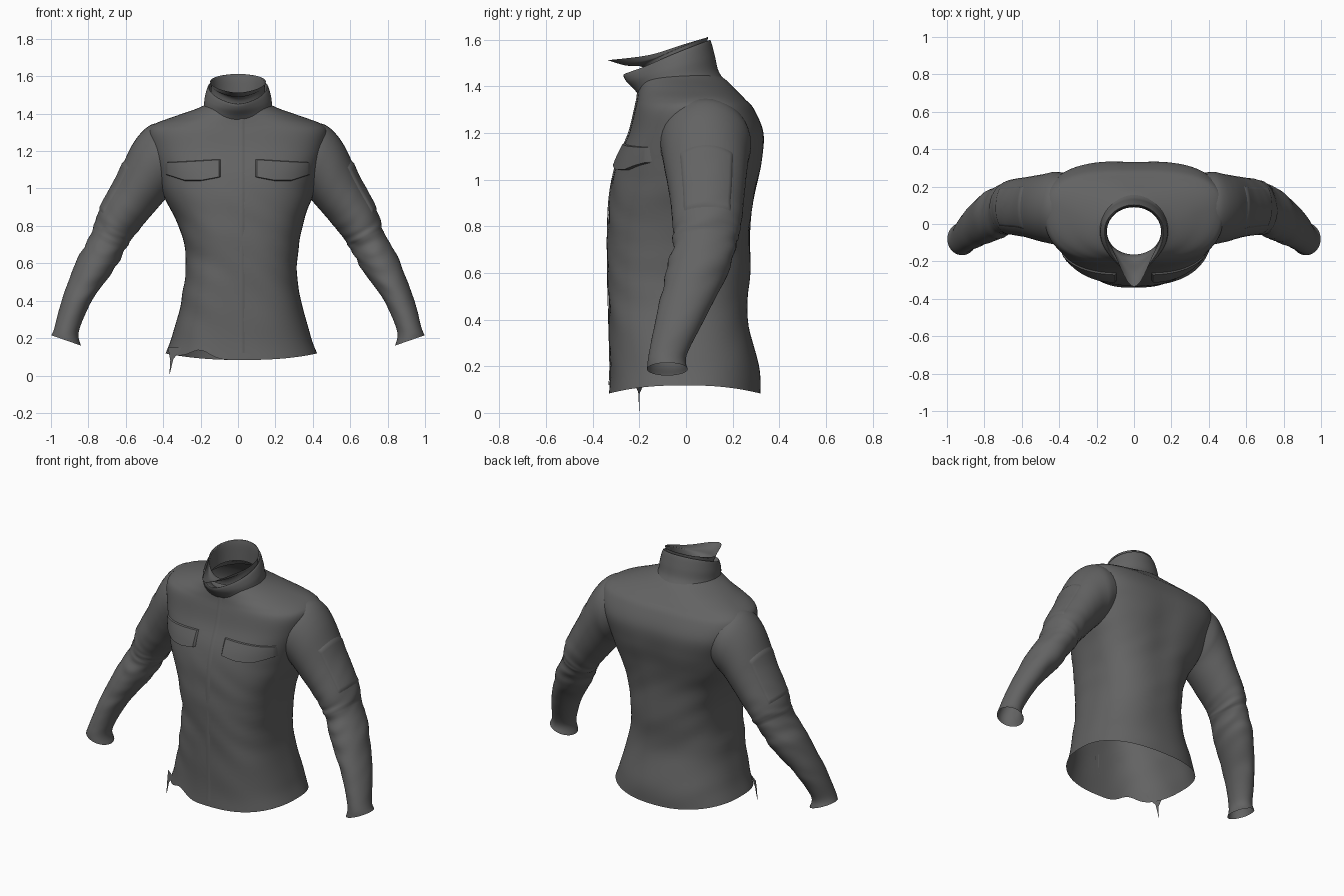
import bpy, bmesh, math
from mathutils import Vector, noise

if "Cube" in bpy.data.objects:
    bpy.data.objects.remove(bpy.data.objects["Cube"])

cloth = bpy.data.materials.new("dark_grey_cloth")
cloth.diffuse_color = (0.125, 0.125, 0.125, 1)
cloth.use_nodes = True
cloth.node_tree.nodes["Principled BSDF"].inputs["Base Color"].default_value = cloth.diffuse_color


def finish(name, bm, angle=50):
    bmesh.ops.recalc_face_normals(bm, faces=bm.faces)
    me = bpy.data.meshes.new(name)
    bm.to_mesh(me)
    bm.free()
    me.materials.append(cloth)
    ob = bpy.data.objects.new(name, me)
    bpy.context.collection.objects.link(ob)
    bpy.ops.object.select_all(action='DESELECT')
    ob.select_set(True)
    bpy.context.view_layer.objects.active = ob
    bpy.ops.object.shade_smooth_by_angle(angle=math.radians(angle))
    return ob


def grid(name, fn, nu, nv, closed, angle=50, hidden=None):
    """Sheet from fn(u, v), u and v in 0..1; closed wraps around v."""
    bm = bmesh.new()
    cols = nv if closed else nv + 1
    g = [[bm.verts.new(fn(i / nu, j / nv)) for j in range(cols)] for i in range(nu + 1)]
    for i in range(nu):
        for j in range(nv):
            k = (j + 1) % cols
            quad = (g[i][j], g[i][k], g[i + 1][k], g[i + 1][j])
            if not (hidden and hidden(sum((q.co for q in quad), Vector()) / 4)):
                bm.faces.new(quad)
    bmesh.ops.delete(bm, geom=[q for q in bm.verts if not q.link_faces], context='VERTS')
    return finish(name, bm, angle)


def row(rows, t):
    """Smoothly interpolated row of a table."""
    n = len(rows) - 1
    t = min(max(t, 0), n)
    i = min(int(t), n - 1)
    f = t - i
    a, b, c, d = rows[max(i - 1, 0)], rows[i], rows[i + 1], rows[min(i + 2, n)]
    return [q + 0.5 * f * (r - p + f * (2 * p - 5 * q + 4 * r - s + f * (3 * (q - r) + s - p)))
            for p, q, r, s in zip(a, b, c, d)]


def power(c, e):
    return math.copysign(abs(c) ** e, c)


# torso sections: height, half width, front y, back y, side y, front and back roundness
TORSO = [
    (0.10, 0.405, -0.33, 0.32, 0.00, 2.5, 2.3),
    (0.20, 0.370, -0.325, 0.315, 0.00, 2.6, 2.3),
    (0.40, 0.320, -0.33, 0.265, 0.00, 2.8, 2.4),
    (0.60, 0.298, -0.335, 0.275, 0.00, 2.8, 2.4),
    (0.80, 0.330, -0.335, 0.285, 0.02, 2.7, 2.4),
    (0.95, 0.395, -0.325, 0.305, 0.04, 2.5, 2.5),
    (1.08, 0.430, -0.295, 0.33, 0.06, 2.6, 2.7),
    (1.20, 0.465, -0.245, 0.335, 0.08, 2.8, 2.9),
    (1.30, 0.480, -0.22, 0.295, 0.08, 2.7, 2.8),
    (1.345, 0.445, -0.21, 0.255, 0.08, 2.4, 2.6),
    (1.385, 0.340, -0.205, 0.215, 0.05, 2.1, 2.3),
    (1.425, 0.225, -0.20, 0.175, 0.00, 2.0, 2.0),
    (1.45, 0.170, -0.19, 0.14, -0.02, 2.0, 2.0),
]


def shift(z):
    """The lower body leans slightly to one side."""
    return 0.018 * min(1, max(0, (1.0 - z) / 0.3))


def torso(u, v):
    z, w, yf, yb, yc, nf, nb = row(TORSO, u * (len(TORSO) - 1))
    a = 2 * math.pi * v
    n = nb if math.sin(a) > 0 else nf
    c, s = power(math.cos(a), 2 / n), power(math.sin(a), 2 / n)
    x, y = w * c, yc + s * ((yb - yc) if s > 0 else (yc - yf))
    # soft folds, strongest at the waist
    amp = 0.028 * math.exp(-((z - 0.65) / 0.35) ** 2)
    k = 1 + amp * noise.noise(Vector((x * 4, y * 4, z * 9 + x * 5)))
    # shallow hollow along the spine
    if s > 0:
        y -= 0.014 * math.exp(-(x / 0.1) ** 2 - ((z - 0.95) / 0.25) ** 2)
    # curved hem with a torn spot
    low = max(0, 1 - (z - 0.10) / 0.25)
    dz = 0.035 * math.cos(a) ** 2 - 0.017
    if s < 0:
        dz += 0.045 * math.exp(-((x + 0.22) / 0.07) ** 2)
    return (x * k + shift(z), y * k, z + low * dz)


def torso_at(z):
    lo, hi = 0, len(TORSO) - 1
    for _ in range(22):
        mid = (lo + hi) / 2
        lo, hi = (mid, hi) if row(TORSO, mid)[0] < z else (lo, mid)
    return row(TORSO, lo)


def front_y(x, z):
    _, w, yf, _, yc, n, _ = torso_at(z)
    return yc - (yc - yf) * max(0, 1 - min(1, abs(x / w)) ** n) ** (1 / n)


def in_torso(p):
    _, w, yf, yb, yc, nf, nb = torso_at(p.z)
    n, d = (nb, yb - yc) if p.y > yc else (nf, yc - yf)
    return abs(p.x / w) ** n + abs((p.y - yc) / d) ** n < 0.8


# sleeve sections: outer x, outer z, inner x, inner z, middle y, half depth
SLEEVE = [
    (0.38, 1.355, 0.33, 1.00, 0.08, 0.19),
    (0.475, 1.335, 0.37, 0.96, 0.085, 0.194),
    (0.56, 1.24, 0.41, 0.92, 0.085, 0.180),
    (0.65, 1.05, 0.49, 0.83, 0.09, 0.158),
    (0.74, 0.88, 0.56, 0.745, 0.09, 0.143),
    (0.78, 0.77, 0.60, 0.68, 0.08, 0.135),
    (0.86, 0.62, 0.66, 0.57, 0.045, 0.133),
    (0.94, 0.41, 0.775, 0.41, -0.022, 0.106),
    (0.98, 0.26, 0.85, 0.24, -0.078, 0.082),
    (0.998, 0.215, 0.84, 0.16, -0.08, 0.087),
]


def sleeve(t, a, side, scale=1.0):
    ox, oz, ix, iz, yc, ry = row(SLEEVE, t)
    cx, cz = (ox + ix) / 2, (oz + iz) / 2
    c, s = math.cos(a), math.sin(a)
    # creases, with a seam step above the elbow
    amp = 0.08 * math.exp(-((t - 5.4) / 1.8) ** 2)
    k = scale + amp * noise.noise(Vector((c * 0.9 + side, s * 0.9, t * 2.6 + s)))
    if 1.5 < t < 4.75:
        k += 0.03 * min(1, (t - 1.5) / 2)
    return (side * (cx + (ox - cx) * c * k), yc + ry * s * k, cz + (oz - cz) * c * k)


def in_sleeve(p):
    for i in range(8, 32):
        ox, oz, ix, iz, yc, ry = row(SLEEVE, i / 8)
        d = Vector((ox - ix, oz - iz)) / 2
        q = Vector((abs(p.x) - (ox + ix) / 2, p.z - (oz + iz) / 2))
        r = d.length
        if abs(q.cross(d) / r) < 0.02 and (q.dot(d) / r ** 2) ** 2 + ((p.y - yc) / ry) ** 2 < 0.72:
            return True
    return False


def flap(u, v, side):
    """Chest flap with a raised edge and slanted lower corners."""
    x = 0.09 + 0.30 * v
    top = 1.158 - 0.018 * v
    bottom = 1.06 - 0.02 * min(1, v / 0.35) + 0.035 * max(0, (v - 0.65) / 0.35)
    z = top + (bottom - top) * u
    edge = min(v, 1 - v, 1 - u, u, 0.04) / 0.04
    return (side * x, front_y(x, z) + 0.004 - edge * (0.013 + 0.008 * u), z)


# torso shell, open where the sleeves join
grid("torso", torso, 78, 96, True, hidden=in_sleeve)

# front closure strip
grid("front_placket", lambda u, v: (0.004 + 0.03 * v, front_y(0.02, 0.12 + 1.26 * u) - 0.004 * math.sin(math.pi * v),
                                    0.12 + 1.26 * u), 40, 4, False)

for side, label in ((1, "left"), (-1, "right")):
    grid(label + "_sleeve", lambda u, v: sleeve(9 * u, 2 * math.pi * v, side), 90, 40, True, hidden=in_torso)

    # arm pocket, edges tucked into the sleeve
    def arm_pocket(u, v):
        edge = min(1, min(u, 1 - u, v, 1 - v) / 0.07)
        return sleeve(2.5 + 1.5 * u, -0.75 + 1.5 * v, side, 0.99 + 0.06 * edge)
    grid(label + "_arm_pocket", arm_pocket, 28, 28, False, 35)
    grid(label + "_chest_flap", lambda u, v: flap(u, v, side), 25, 50, False, 35)


# collar sections: half width, front y, back y, front z, back z, forward point
def collar(rows):
    def fn(u, v):
        w, yf, yb, zf, zb, tip = row(rows, u * (len(rows) - 1))
        a = 2 * math.pi * v
        c, s = math.cos(a), math.sin(a)
        yc = -0.04
        y = yc + s * ((yb - yc) if s > 0 else (yc - yf))
        f = min(1, max(0, (y - yf) / (yb - yf)))
        point = tip * abs(s) ** 6 if s < 0 else 0
        return (w * c, y - point, zf + (zb - zf) * f ** 0.8)
    return fn


grid("collar", collar([
    (0.200, -0.20, 0.165, 1.36, 1.425, 0.0),
    (0.184, -0.215, 0.138, 1.39, 1.47, 0.01),
    (0.178, -0.225, 0.124, 1.42, 1.53, 0.03),
    (0.164, -0.225, 0.108, 1.445, 1.59, 0.043),
    (0.154, -0.215, 0.10, 1.45, 1.595, 0.04),
    (0.148, -0.172, 0.092, 1.41, 1.55, 0.0),
]), 28, 64, True)

# lining that spreads into a pointed tongue at the front
grid("collar_lining", collar([
    (0.149, -0.165, 0.090, 1.39, 1.48, 0.0),
    (0.145, -0.165, 0.090, 1.45, 1.57, 0.0),
    (0.145, -0.172, 0.094, 1.485, 1.608, 0.02),
    (0.147, -0.180, 0.096, 1.490, 1.612, 0.08),
    (0.149, -0.185, 0.098, 1.512, 1.612, 0.15),
]), 24, 64, True)

# loose shred and thread under the torn hem
bm = bmesh.new()
p = [bm.verts.new(q) for q in ((-0.375, -0.17, 0.15), (-0.29, -0.235, 0.15), (-0.345, -0.205, 0.09),
                               (-0.362, -0.20, 0.08), (-0.367, -0.20, 0.0))]
bm.faces.new(p[:4])
bm.faces.new((p[3], p[2], p[4]))
finish("hem_shred", bm)
